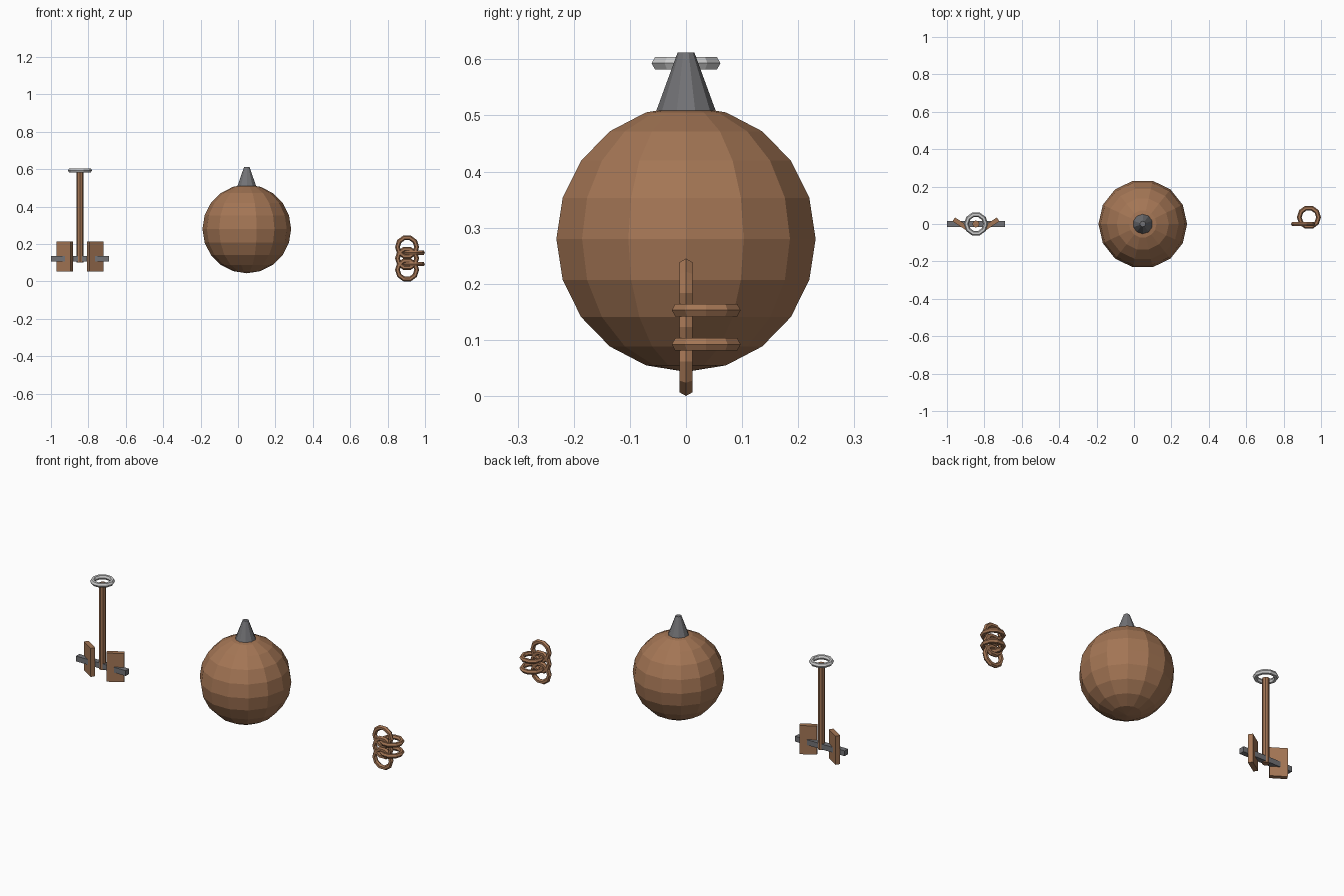
import bpy
from math import radians

if "Cube" in bpy.data.objects:
    bpy.data.objects.remove(bpy.data.objects["Cube"])


def material(name, rgb):
    m = bpy.data.materials.new(name)
    m.diffuse_color = (*rgb, 1)
    m.use_nodes = True
    m.node_tree.nodes["Principled BSDF"].inputs["Base Color"].default_value = m.diffuse_color
    return m


BROWN = material("brown", (0.37, 0.18, 0.09))
DARK = material("dark_grey", (0.17, 0.17, 0.18))
LIGHT = material("light_grey", (0.55, 0.55, 0.57))


def finish(name, mat):
    o = bpy.context.object
    o.name = name
    o.data.materials.append(mat)
    return o


def cone(name, mat, loc, r1, r2, depth, sides, rot=(0, 0, 0)):
    bpy.ops.mesh.primitive_cone_add(vertices=sides, radius1=r1, radius2=r2,
                                    depth=depth, location=loc, rotation=rot)
    return finish(name, mat)


def ring(name, mat, loc, rot=(0, 0, 0)):
    bpy.ops.mesh.primitive_torus_add(major_segments=10, minor_segments=6,
                                     major_radius=0.0515, minor_radius=0.013,
                                     location=loc, rotation=rot)
    return finish(name, mat)


def box(name, mat, loc, size, rot=(0, 0, 0)):
    bpy.ops.mesh.primitive_cube_add(size=1, location=loc, rotation=rot)
    o = finish(name, mat)
    o.scale = size
    return o


# Ball with a tapered cap
bpy.ops.mesh.primitive_uv_sphere_add(segments=14, ring_count=10, radius=0.237,
                                     location=(0.047, 0, 0.28),
                                     rotation=(0, 0, radians(90)))
finish("ball", BROWN)
cone("ball_cap", DARK, (0.047, 0, 0.56), 0.053, 0.015, 0.104, 10)

# Anchor: shaft, top ring, crossbar and two angled flukes
AX = -0.845
cone("anchor_shaft", BROWN, (AX, 0, 0.341), 0.019, 0.019, 0.482, 8)
ring("anchor_ring", LIGHT, (AX, 0, 0.593))
box("anchor_crossbar", DARK, (AX, 0, 0.12), (0.31, 0.03, 0.03))
for side, s in (("left", -1), ("right", 1)):
    box("anchor_fluke_" + side, BROWN, (AX + s * 0.081, 0, 0.133),
        (0.09, 0.025, 0.161), (0, 0, s * radians(33)))

# Chain: alternating upright and flat links
for i in range(5):
    z = 0.0615 + 0.0305 * i
    if i % 2:
        ring(f"chain_link_{i}", BROWN, (0.935, 0.036, z))
    else:
        ring(f"chain_link_{i}", BROWN, (0.904, 0, z), (radians(90), 0, 0))
